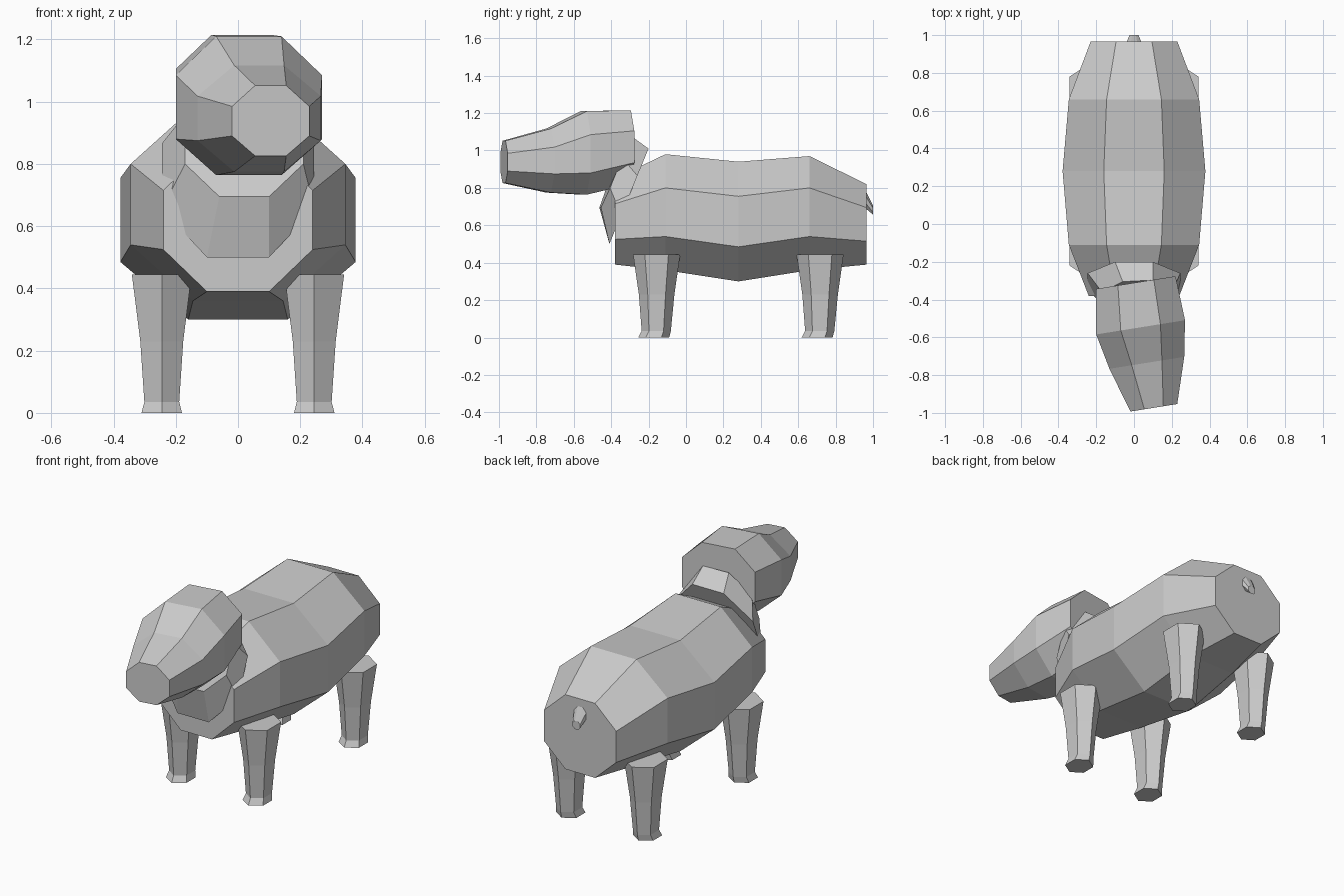
import bpy
import bmesh
import math

cube = bpy.data.objects.get("Cube")
if cube:
    bpy.data.objects.remove(cube)

GREY = (0.6, 0.6, 0.6, 1.0)
grey = bpy.data.materials.new("plain grey")
grey.use_nodes = True
grey.diffuse_color = GREY
grey.node_tree.nodes["Principled BSDF"].inputs["Base Color"].default_value = GREY


def octagon(x, y, w, a, levels, yaw=0.0, tilt=0.0):
    """Octagonal section facing y: half width w, half flat a,
    levels = bottom, lower side, upper side, top heights."""
    bottom, low, high, top = levels
    mid = (bottom + top) / 2
    outline = [(a, bottom), (w, low), (w, high), (a, top)]
    outline += [(-u, z) for u, z in reversed(outline)]
    return [(x + u, y + u * yaw + (z - mid) * tilt, z) for u, z in outline]


def hexagon(x, y, z, rx, ry):
    """Horizontal section with its points to the front and back."""
    return [(x + rx * math.sin(math.radians(60 * i)) / math.sin(math.radians(60)),
             y + ry * math.cos(math.radians(60 * i)), z) for i in range(6)]


def loft(name, sections):
    """Skin a row of sections and cap both ends, flat shaded."""
    bm = bmesh.new()
    rings = [[bm.verts.new(p) for p in s] for s in sections]
    for r, s in zip(rings, rings[1:]):
        for i in range(len(r)):
            j = (i + 1) % len(r)
            bm.faces.new((r[i], r[j], s[j], s[i]))
    bm.faces.new(rings[0])
    bm.faces.new(rings[-1])
    bmesh.ops.recalc_face_normals(bm, faces=bm.faces)
    mesh = bpy.data.meshes.new(name)
    bm.to_mesh(mesh)
    bm.free()
    mesh.materials.append(grey)
    obj = bpy.data.objects.new(name, mesh)
    bpy.context.collection.objects.link(obj)
    return obj


# Barrel body, chest to rump
loft("body", [
    octagon(0, -0.38, 0.24, 0.10, (0.39, 0.525, 0.715, 0.85)),
    octagon(0, -0.11, 0.345, 0.145, (0.36, 0.54, 0.80, 0.98)),
    octagon(0, 0.28, 0.378, 0.16, (0.30, 0.485, 0.755, 0.94)),
    octagon(0, 0.66, 0.345, 0.145, (0.36, 0.54, 0.80, 0.97)),
    octagon(0, 0.965, 0.23, 0.095, (0.39, 0.515, 0.695, 0.82)),
])

# Slanted neck collar
loft("neck", [
    octagon(0, -0.305, 0.245, 0.10, (0.50, 0.655, 0.865, 1.01), tilt=0.41),
    octagon(0.02, -0.38, 0.19, 0.08, (0.695, 0.80, 0.96, 1.08), 0.05, 0.41),
])

# Head, turned slightly to its left, tapering to the muzzle
YAW = 0.16
loft("head", [
    octagon(0.01, -0.31, 0.21, 0.095, (0.82, 0.935, 1.105, 1.215), YAW),
    octagon(0.035, -0.547, 0.235, 0.105, (0.764, 0.88, 1.085, 1.21), YAW),
    octagon(0.068, -0.735, 0.198, 0.08, (0.775, 0.875, 1.018, 1.117), YAW),
    octagon(0.105, -0.973, 0.124, 0.05, (0.826, 0.89, 0.985, 1.052), YAW),
])

# Drooping tail stub
loft("tail", [
    octagon(0, 0.955, 0.042, 0.018, (0.695, 0.725, 0.765, 0.795)),
    octagon(0, 1.0, 0.024, 0.01, (0.657, 0.67, 0.692, 0.705)),
])

# Four tapering legs with flared hooves
for end, y in (("front", -0.157), ("hind", 0.717)):
    for side, s in (("left", 1), ("right", -1)):
        x = s * 0.245
        loft(f"{end}_{side}_leg", [
            hexagon(x, y - 0.016, 0, 0.065, 0.083),
            hexagon(x, y - 0.002, 0.035, 0.056, 0.078),
            hexagon(x, y, 0.23, 0.069, 0.095),
            hexagon(x, y, 0.445, 0.096, 0.126),
        ])
